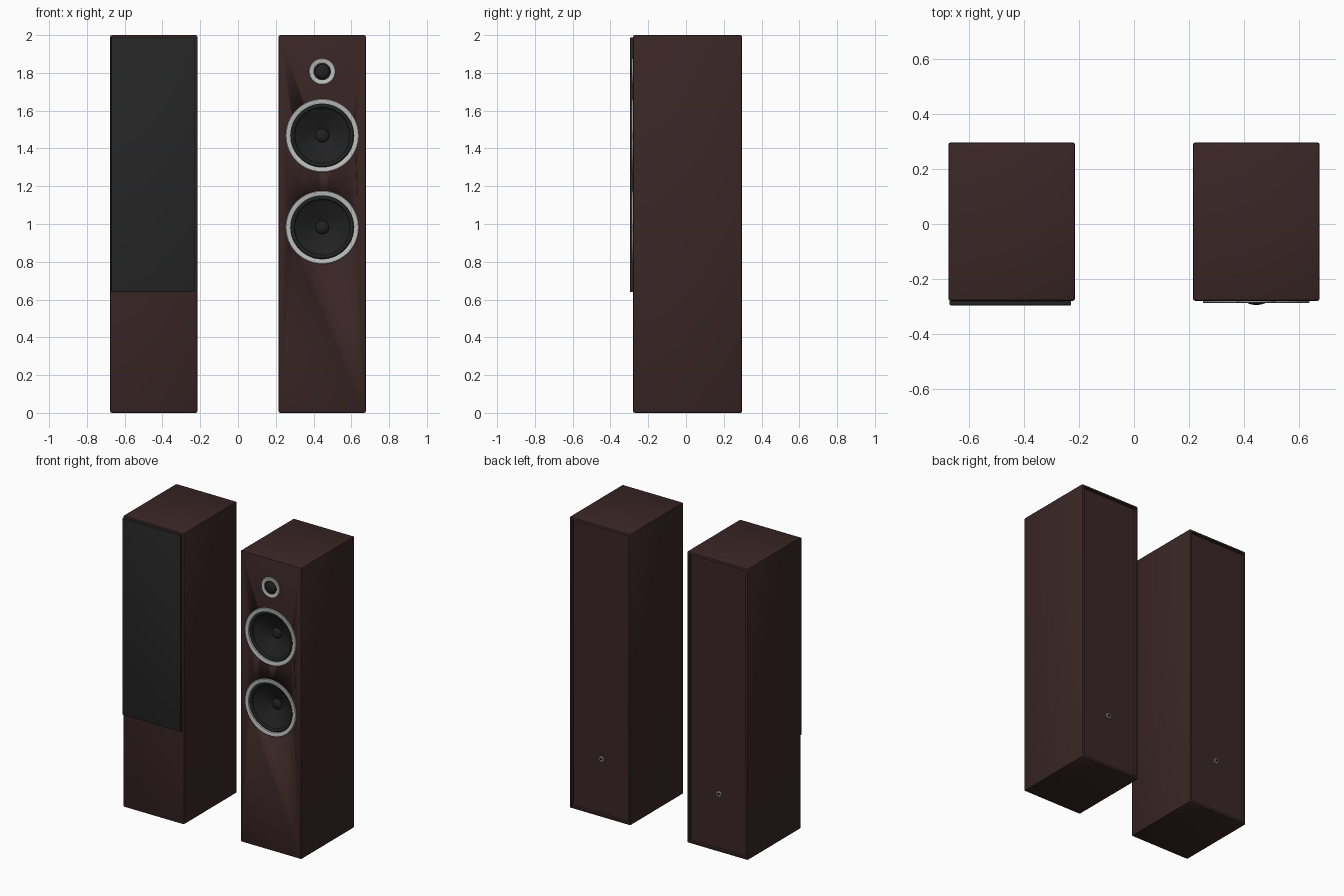
import bpy, bmesh, math
from mathutils import Matrix

if "Cube" in bpy.data.objects:
    bpy.data.objects.remove(bpy.data.objects["Cube"])

FRONT, BACK = -0.28, 0.297
CX, HALF_W, HEIGHT = 0.446, 0.231, 2.0
DRIVERS = [("upper_woofer", 1.468), ("lower_woofer", 0.982)]
TWEETER_Z = 1.807


def material(name, rgb):
    m = bpy.data.materials.new(name)
    m.diffuse_color = (*rgb, 1)
    m.use_nodes = True
    m.node_tree.nodes["Principled BSDF"].inputs["Base Color"].default_value = m.diffuse_color
    return m


WOOD = material("dark wood", (0.042, 0.019, 0.019))
CLOTH = material("grille cloth", (0.019, 0.019, 0.019))
CONE = material("black cone", (0.015, 0.015, 0.015))
METAL = material("silver ring", (0.50, 0.51, 0.51))


def finish(name, bm, mat, smooth=True):
    bmesh.ops.recalc_face_normals(bm, faces=bm.faces)
    me = bpy.data.meshes.new(name)
    bm.to_mesh(me)
    bm.free()
    ob = bpy.data.objects.new(name, me)
    bpy.context.collection.objects.link(ob)
    me.materials.append(mat)
    if smooth:
        bpy.ops.object.select_all(action='DESELECT')
        ob.select_set(True)
        bpy.context.view_layer.objects.active = ob
        bpy.ops.object.shade_smooth_by_angle(angle=math.radians(35))
    return ob


def box(x0, x1, y0, y1, z0, z1):
    bm = bmesh.new()
    m = Matrix.Translation(((x0 + x1) / 2, (y0 + y1) / 2, (z0 + z1) / 2))
    bmesh.ops.create_cube(bm, size=1, matrix=m @ Matrix.Diagonal((x1 - x0, y1 - y0, z1 - z0, 1)))
    return bm


def lathe(name, profile, x, z, mat, y=FRONT, closed=False, steps=64):
    """Spin (radius, y offset) points round an axis along y."""
    bm = bmesh.new()
    vs = [bm.verts.new((x + r, y + d, z)) for r, d in profile]
    pairs = list(zip(vs, vs[1:])) + ([(vs[-1], vs[0])] if closed else [])
    es = [bm.edges.new(p) for p in pairs]
    bmesh.ops.spin(bm, geom=vs + es, cent=(x, 0, z), axis=(0, 1, 0),
                   angle=2 * math.pi, steps=steps, use_duplicate=False)
    bmesh.ops.remove_doubles(bm, verts=bm.verts, dist=1e-5)
    return finish(name, bm, mat)


def cabinet(name, x):
    # Box with softened edges and a recessed back panel
    bm = box(x - HALF_W, x + HALF_W, FRONT, BACK, 0, HEIGHT)
    bmesh.ops.bevel(bm, geom=bm.edges[:], offset=0.008, segments=2, profile=0.5, affect='EDGES')
    bm.normal_update()
    back = max(bm.faces, key=lambda f: f.normal.y * f.calc_area())
    bmesh.ops.inset_individual(bm, faces=[back], thickness=0.012)
    r = bmesh.ops.extrude_discrete_faces(bm, faces=[back])
    bmesh.ops.translate(bm, verts=r["faces"][0].verts, vec=(0, -0.02, 0))
    bmesh.ops.remove_doubles(bm, verts=bm.verts, dist=1e-5)
    ob = finish(name, bm, WOOD)
    # Cable terminal on the back
    panel = BACK - 0.02
    lathe(name + "_terminal_ring", [(0.011, 0), (0.011, 0.008), (0.018, 0.008), (0.018, 0)],
          x, 0.39, METAL, y=panel, closed=True, steps=20)
    lathe(name + "_terminal_socket", [(0.0115, 0.003), (0.005, 0.003), (0.004, 0.012), (0, 0.012)],
          x, 0.39, CONE, y=panel, steps=20)
    return ob


cabinet("left_cabinet", -CX)
right = cabinet("right_cabinet", CX)

# Grille covering the left front
bm = box(-0.672, -0.229, -0.297, FRONT, 0.64, 1.988)
front_edges = [e for e in bm.edges if all(v.co.y < -0.29 for v in e.verts)]
bmesh.ops.bevel(bm, geom=front_edges, offset=0.004, segments=2, profile=0.5, affect='EDGES')
finish("left_grille", bm, CLOTH)

# Woofers: trim ring, rolled surround, cone and dust cap
surround = [(0.169, 0.008)] + [
    (0.157 + 0.010 * math.cos(a), 0.010 - 0.009 * math.sin(a))
    for a in (math.pi * i / 8 for i in range(9))]
cone = [(0.146, 0.014), (0.10, 0.038), (0.036, 0.066)]
cap = [(0.036 * math.cos(a), 0.066 - 0.018 * math.sin(a))
       for a in (math.pi / 2 * i / 6 for i in range(7))]
for name, z in DRIVERS:
    cutter = lathe(name + "_cutter", [(0, -0.03), (0.175, -0.03), (0.175, 0.09), (0, 0.09)], CX, z, WOOD)
    cutter.hide_render = True
    cutter.hide_set(True)
    mod = right.modifiers.new(name + "_hole", 'BOOLEAN')
    mod.operation, mod.solver, mod.object = 'DIFFERENCE', 'EXACT', cutter
    lathe(name + "_ring", [(0.167, 0.012), (0.167, -0.006), (0.170, -0.008), (0.191, -0.008),
                           (0.194, -0.005), (0.194, 0.002), (0.176, 0.002)], CX, z, METAL, closed=True)
    lathe(name + "_cone", surround + cone, CX, z, CONE)
    lathe(name + "_dust_cap", cap, CX, z, CONE)

# Tweeter: trim ring and protruding dome
lathe("tweeter_ring", [(0.046, 0.002), (0.046, -0.006), (0.049, -0.008), (0.067, -0.008),
                       (0.070, -0.005), (0.070, 0.002)], CX, TWEETER_Z, METAL, closed=True)
lathe("tweeter_dome", [(0.047, -0.001), (0.040, -0.001)] + [
    (0.038 * math.cos(a), -0.001 - 0.014 * math.sin(a))
    for a in (math.pi / 2 * i / 6 for i in range(7))], CX, TWEETER_Z, CONE)
